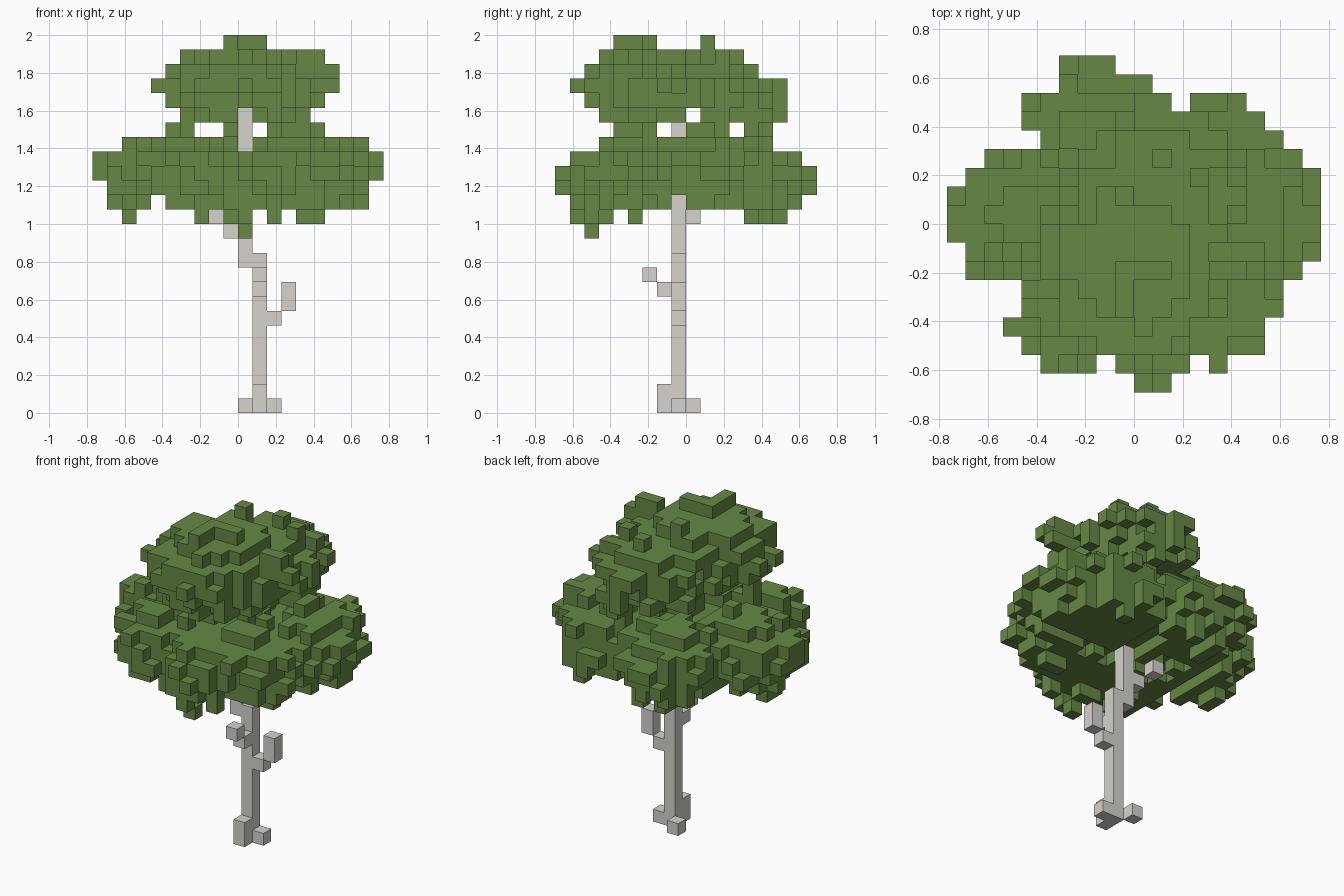
import bpy
import bmesh
import random
from mathutils import Vector

random.seed(4)
CELL = 2 / 26

cube = bpy.data.objects.get("Cube")
if cube:
    bpy.data.objects.remove(cube, do_unlink=True)


def make_material(name, colour):
    mat = bpy.data.materials.new(name)
    mat.use_nodes = True
    mat.diffuse_color = (*colour, 1)
    mat.node_tree.nodes["Principled BSDF"].inputs["Base Color"].default_value = (*colour, 1)
    return mat


def column(x, y, low, high):
    return {(x, y, z) for z in range(low, high)}


def spans(start, rows):
    """Turn stacked rows of (from, to) spans into a set of (position, row) cells."""
    cells = set()
    for row, row_spans in enumerate(rows, start):
        for low, high in row_spans:
            cells |= {(i, row) for i in range(low, high)}
    return cells


STEPS = [Vector(s) for s in ((1, 0, 0), (-1, 0, 0), (0, 1, 0), (0, -1, 0), (0, 0, 1), (0, 0, -1))]


def neighbours(cell):
    return [tuple(int(a + b) for a, b in zip(cell, step)) for step in STEPS]


def touches(cell, cells):
    return any(n in cells for n in neighbours(cell))


def build_blocks(name, cells, solid, material):
    """Make one blocky mesh, leaving out faces buried inside the solid."""
    bm = bmesh.new()
    corners = {}

    def corner(point):
        key = tuple(round(c * 2) for c in point)
        if key not in corners:
            corners[key] = bm.verts.new(Vector(key) * CELL / 2)
        return corners[key]

    for cell in sorted(cells):
        middle = Vector(cell) + Vector((0.5, 0.5, 0.5))
        for step, other in zip(STEPS, neighbours(cell)):
            if other in solid:
                continue
            side = Vector((step.y, step.z, step.x)) / 2
            up = step.cross(side)
            centre = middle + step / 2
            bm.faces.new([corner(centre + a * side + b * up)
                          for a, b in ((-1, -1), (1, -1), (1, 1), (-1, 1))])
    mesh = bpy.data.meshes.new(name)
    bm.to_mesh(mesh)
    bm.free()
    mesh.materials.append(material)
    obj = bpy.data.objects.new(name, mesh)
    bpy.context.collection.objects.link(obj)
    return obj


# Trunk, roots and stepped branches
trunk = column(1, -1, 0, 11) | column(0, -1, 10, 21)
roots = column(1, -2, 0, 2) | column(2, -1, 0, 1) | column(0, 0, 0, 1)
branches = (column(2, -1, 6, 7) | column(3, -1, 7, 9)
            | column(1, -2, 8, 9) | column(1, -3, 9, 10)
            | column(-1, -1, 12, 13) | column(-2, 0, 13, 14))
wood = trunk | roots | branches

# Canopy outline by height (width and depth) and by plan
width = spans(12, [
    [(0, 1)], [(-8, -7), (-3, -2), (-1, 1), (2, 3), (4, 6)],
    [(-9, -6), (-5, 9)], [(-9, 9)], [(-10, 10)], [(-10, 10)], [(-8, 9)],
    [(-5, -3), (-1, 1), (2, 6)], [(-4, 5)], [(-5, 6)], [(-6, 7)],
    [(-5, 7)], [(-4, 6)], [(-1, 2)]])
depth = spans(12, [
    [(-7, -6)], [(-8, -5), (-4, -3), (-1, 1), (4, 7)], [(-8, 8)],
    [(-9, 9)], [(-9, 9)], [(-8, 8)], [(-6, 6)],
    [(-5, -2), (-1, 3), (4, 6)], [(-6, 0), (1, 7)], [(-7, 7)], [(-8, 7)],
    [(-7, 5)], [(-6, 4)], [(-5, -2), (1, 2)]])
plan = spans(-9, [
    [(0, 2)], [(-5, -2), (-1, 3), (4, 5)], [(-6, 7)], [(-7, 7)], [(-6, 8)],
    [(-6, 8)], [(-9, 9)], [(-9, 10)], [(-10, 10)], [(-10, 10)], [(-10, 10)],
    [(-9, 10)], [(-8, 9)], [(-5, 8)], [(-6, 7)], [(-6, 2), (3, 6)],
    [(-4, 1)], [(-4, -1)]])

# Leaf clumps: centre, then radii
clumps = [
    ((0, 0, 16.7), (6.2, 5.8, 1.8)),
    ((6, 0.8, 16.2), (3.5, 3.5, 2.6)),
    ((4.2, 3.6, 16), (3.2, 2.8, 2.6)),
    ((-2, 4.6, 16.1), (3.3, 3.4, 2.6)),
    ((-6, 0.3, 16.2), (3.5, 3, 2.6)),
    ((-3.8, -4.2, 16), (3, 3, 2.6)),
    ((1, -4.8, 15.9), (3.3, 3.3, 2.6)),
    ((4.5, -3.4, 16.2), (3, 3, 2.4)),
    ((0, -2.3, 22.5), (4.9, 4.5, 2.8)),
    ((1.3, 2.2, 21.8), (3.9, 3.7, 2.6)),
]


def reach(cell):
    """Distance from the nearest clump centre; 1 is on its surface."""
    return min(sum(((c + 0.5 - m) / r) ** 2 for c, m, r in zip(cell, mid, radii)) ** 0.5
               for mid, radii in clumps)


def allowed(cell):
    x, y, z = cell
    if cell in wood or (x, z) not in width or (y, z) not in depth or (x, y) not in plan:
        return False
    in_front = x == 0 and y < 0 and 18 <= z <= 20
    beside = y == -1 and x > 0 and z in (14, 19)
    below = y in (-1, 0) and x > -3 and z == 13
    return not (in_front or beside or below)


distance = {}
for x, z in sorted(width):
    for y in range(-9, 9):
        if allowed((x, y, z)):
            distance[x, y, z] = reach((x, y, z))

# Solid clump cores with single blocks scattered over their surface
core = {c for c, d in distance.items() if d < 1}
leaves = core | {c for c in distance
                 if c not in core and touches(c, core) and random.random() < 0.36}

# Fill out sparse places so the canopy reaches its whole outline
for outline, a, b in ((plan, 0, 1), (width, 0, 2), (depth, 1, 2)):
    options = {}
    for cell in distance:
        options.setdefault((cell[a], cell[b]), []).append(cell)
    for spot in sorted(options, key=lambda s: min(map(distance.get, options[s]))):
        choices = options[spot]
        if spot in outline and not leaves.intersection(choices):
            leaves.add(min(choices, key=lambda c: (not touches(c, leaves), distance[c])))

bark = make_material("pale grey bark", (0.68, 0.655, 0.62))
leaf = make_material("leaf green", (0.132, 0.25, 0.057))

solid = wood | leaves
build_blocks("trunk", trunk, solid, bark)
build_blocks("roots", roots, solid, bark)
build_blocks("branches", branches, solid, bark)
build_blocks("lower_canopy", {c for c in leaves if c[2] < 19}, solid, leaf)
build_blocks("upper_canopy", {c for c in leaves if c[2] >= 19}, solid, leaf)
